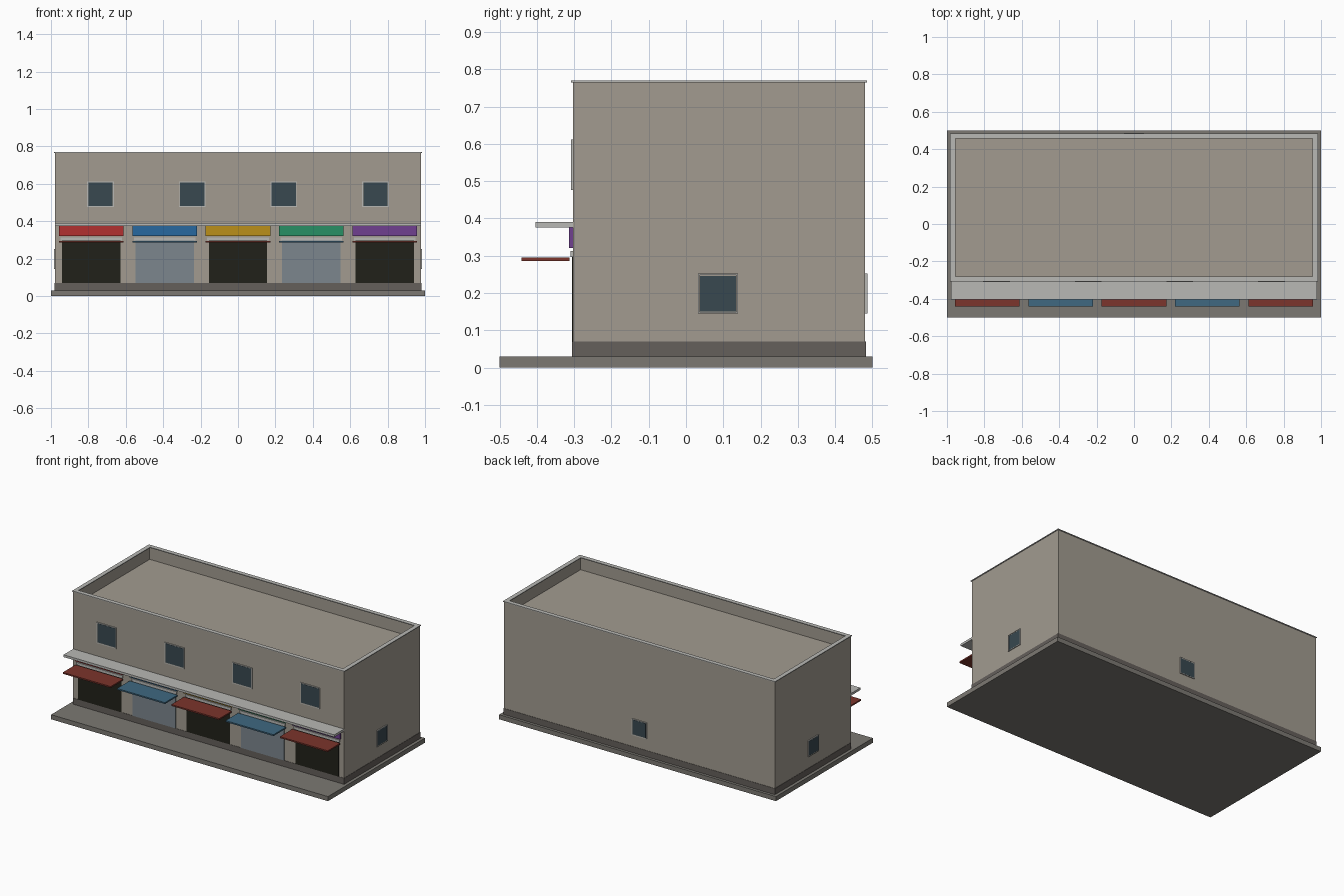
import bpy, bmesh

if "Cube" in bpy.data.objects:
    bpy.data.objects.remove(bpy.data.objects["Cube"])

def mat(name, r, g, b):
    m = bpy.data.materials.new(name)
    m.diffuse_color = (r, g, b, 1)
    m.use_nodes = True
    m.node_tree.nodes["Principled BSDF"].inputs["Base Color"].default_value = m.diffuse_color
    return m

WALL = mat("wall", 0.36, 0.33, 0.28)
PAVE = mat("pavement", 0.20, 0.19, 0.17)
PLINTH = mat("plinth", 0.13, 0.115, 0.105)
TRIM = mat("trim", 0.48, 0.48, 0.46)
GLASS = mat("glass", 0.04, 0.065, 0.08)
OPEN = mat("dark_opening", 0.015, 0.015, 0.01)
SHUTTER = mat("shutter", 0.20, 0.24, 0.27)
AWN = [mat("awning_red", 0.20, 0.035, 0.025), mat("awning_blue", 0.05, 0.14, 0.22)]
SIGNS = [mat("sign_red", 0.45, 0.03, 0.03), mat("sign_blue", 0.02, 0.14, 0.35),
         mat("sign_yellow", 0.50, 0.28, 0.01), mat("sign_green", 0.02, 0.28, 0.13),
         mat("sign_purple", 0.16, 0.05, 0.28)]

def finish(name, bm, material):
    me = bpy.data.meshes.new(name)
    bm.to_mesh(me)
    bm.free()
    me.materials.append(material)
    ob = bpy.data.objects.new(name, me)
    bpy.context.collection.objects.link(ob)
    return ob

def box_bm(x0, x1, y0, y1, z0, z1):
    bm = bmesh.new()
    bmesh.ops.create_cube(bm, size=1)
    for v in bm.verts:
        v.co = (x1 if v.co.x > 0 else x0, y1 if v.co.y > 0 else y0, z1 if v.co.z > 0 else z0)
    return bm

def box(name, x0, x1, y0, y1, z0, z1, material):
    return finish(name, box_bm(x0, x1, y0, y1, z0, z1), material)

def side_face(bm, axis, sign):
    return max(bm.faces, key=lambda f: sign * f.calc_center_median()[axis])

W, Y0, Y1, ROOF, TOP = 0.978, -0.303, 0.48, 0.685, 0.77

# pavement slab and plinth
box("pavement", -1, 1, -0.5, 0.5, 0, 0.03, PAVE)
box("plinth", -W - 0.002, W + 0.002, Y0 - 0.002, Y1 + 0.002, 0.03, 0.07, PLINTH)

# building body: roof sunk inside the parapet
bm = box_bm(-W, W, Y0, Y1, 0.03, TOP - 0.005)
bm.normal_update()
top = side_face(bm, 2, 1)
bmesh.ops.inset_region(bm, faces=[top], thickness=0.02)
well = bmesh.ops.extrude_face_region(bm, geom=[top])
bmesh.ops.translate(bm, vec=(0, 0, ROOF - TOP + 0.005),
                    verts=[v for v in well["geom"] if isinstance(v, bmesh.types.BMVert)])
if top.is_valid:
    bmesh.ops.delete(bm, geom=[top], context='FACES_ONLY')
bmesh.ops.recalc_face_normals(bm, faces=bm.faces)
finish("building_walls", bm, WALL)

# parapet coping along four sides
X, CY0, CY1, T = W + 0.005, Y0 - 0.005, Y1 + 0.005, 0.028
box("coping_front", -X, X, CY0, CY0 + T, TOP - 0.005, TOP, TRIM)
box("coping_back", -X, X, CY1 - T, CY1, TOP - 0.005, TOP, TRIM)
for s, n in ((-1, "left"), (1, "right")):
    a, b = sorted((s * X, s * (X - T)))
    box("coping_" + n, a, b, CY0 + T, CY1 - T, TOP - 0.005, TOP, TRIM)

# canopy ledge over the shops
box("canopy_ledge", -W, W, -0.403, Y0, 0.375, 0.39, TRIM)

# five shop bays
for i in range(5):
    cx = (i - 2) * 0.392
    n = f"_{i + 1}"
    box("shop_shutter" + n if i % 2 else "shop_opening" + n, cx - 0.156, cx + 0.156,
        Y0 - 0.003, Y0 + 0.01, 0.07, 0.297, SHUTTER if i % 2 else OPEN)
    box("shutter_box" + n, cx - 0.165, cx + 0.165, Y0 - 0.007, Y0, 0.297, 0.313, TRIM)
    box("sign_board" + n, cx - 0.173, cx + 0.173, Y0 - 0.011, Y0, 0.32, 0.375, SIGNS[i])
    box("awning" + n, cx - 0.173, cx + 0.173, -0.441, -0.312, 0.286, 0.295, AWN[i % 2])

# windows: frame with a recessed pane, given the wall axis, side, wall position
def window(name, axis, sign, wall, c, z0, z1, half):
    def span(d0, d1, h, za, zb):
        d = sorted((wall + sign * d0, wall + sign * d1))
        return (*d, c - h, c + h, za, zb) if axis == 0 else (c - h, c + h, *d, za, zb)
    bm = box_bm(*span(-0.01, 0.006, half, z0, z1))
    bm.normal_update()
    f = side_face(bm, axis, sign)
    bmesh.ops.inset_region(bm, faces=[f], thickness=0.006, depth=0)
    bmesh.ops.delete(bm, geom=[f], context='FACES')
    finish(name + "_frame", bm, TRIM)
    h = half - 0.006
    box(name + "_pane", *span(-0.01, 0.004, h, z0 + 0.006, z1 - 0.006), GLASS)

for i, cx in enumerate((-0.735, -0.245, 0.245, 0.735)):
    window(f"upper_window_{i + 1}", 1, -1, Y0, cx, 0.476, 0.612, 0.071)
window("side_window_left", 0, -1, -W, 0.086, 0.145, 0.252, 0.054)
window("side_window_right", 0, 1, W, 0.086, 0.145, 0.252, 0.054)
window("back_window", 1, 1, Y1, 0, 0.145, 0.252, 0.054)
